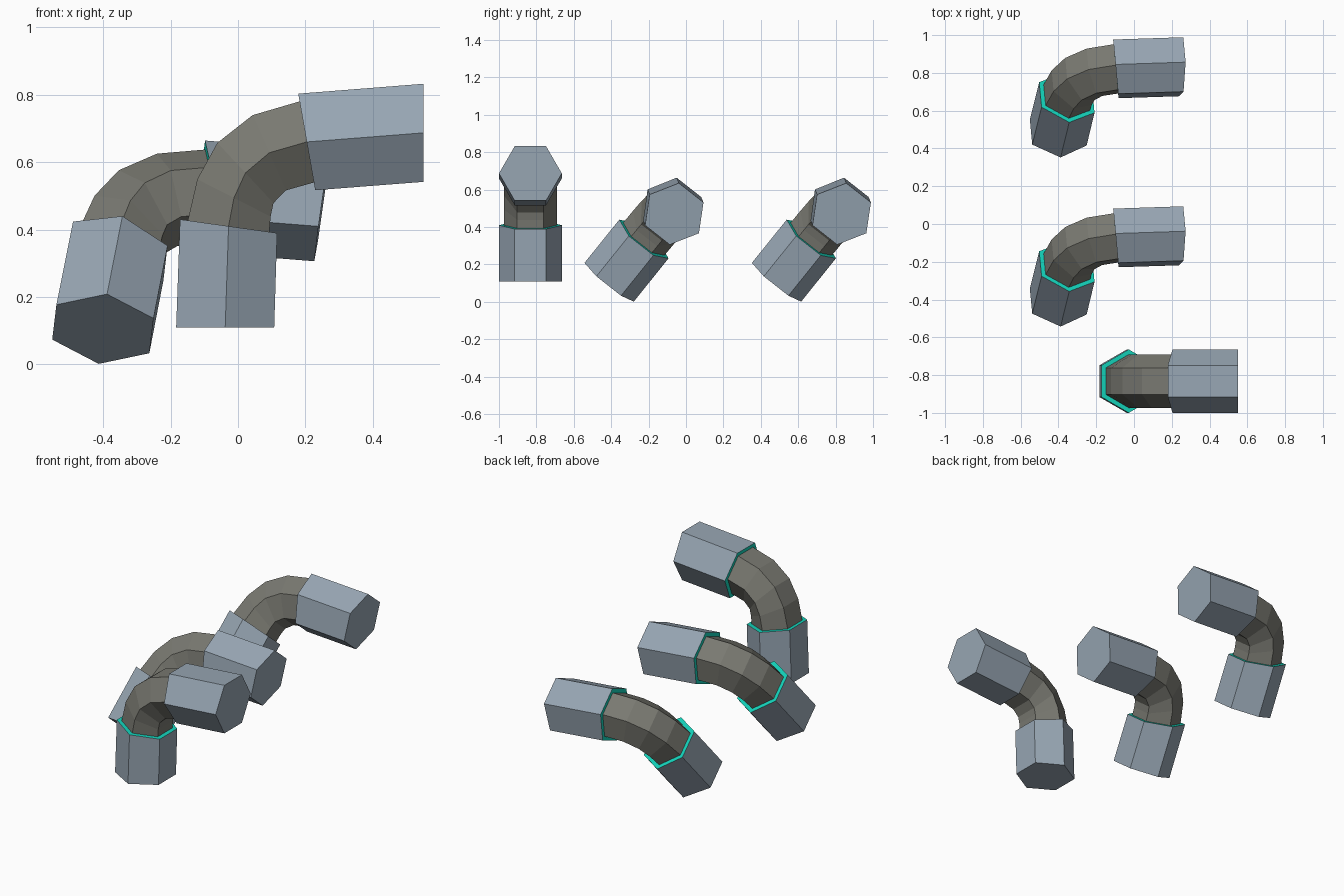
import bpy, bmesh, math
from mathutils import Vector, Matrix

if "Cube" in bpy.data.objects:
    bpy.data.objects.remove(bpy.data.objects["Cube"])


def material(name, rgb):
    m = bpy.data.materials.new(name)
    m.diffuse_color = (*rgb, 1)
    m.use_nodes = True
    m.node_tree.nodes["Principled BSDF"].inputs["Base Color"].default_value = m.diffuse_color
    return m


MATS = [material("slate_blue", (0.31, 0.38, 0.45)),
        material("warm_grey", (0.19, 0.19, 0.165)),
        material("teal", (0.007, 0.66, 0.50))]

BIG, SMALL = 0.168, 0.141
# Elbow path stations: x, z (from the lower end), tilt from vertical, radius
STATIONS = [
    (0.000, 0.000, 0, BIG),      # lower socket
    (0.010, 0.300, 8, BIG),
    (0.010, 0.300, 8, SMALL),    # bent tube
    (0.026, 0.384, 27, SMALL),
    (0.060, 0.458, 47, SMALL),
    (0.131, 0.518, 66, SMALL),
    (0.242, 0.550, 80, SMALL),
    (0.242, 0.550, 80, BIG),     # upper socket
    (0.588, 0.577, 90, BIG),
]
# Material of each band between stations
BANDS = [0, 2, 1, 1, 1, 1, 2, 0]


def elbow_mesh():
    """Loft hexagonal rings along the path and cap both ends."""
    bm = bmesh.new()
    rings = []
    for x, z, tilt, r in STATIONS:
        t = math.radians(tilt)
        n = Vector((-math.cos(t), 0, math.sin(t)))
        ring = []
        for i in range(6):
            a = math.radians(60 * i)
            p = Vector((x, 0, z)) + r * (math.cos(a) * Vector((0, 1, 0)) + math.sin(a) * n)
            ring.append(bm.verts.new(p))
        rings.append(ring)
    for k, mat in enumerate(BANDS):
        lo, hi = rings[k], rings[k + 1]
        for i in range(6):
            j = (i + 1) % 6
            bm.faces.new((lo[i], lo[j], hi[j], hi[i])).material_index = mat
    bm.faces.new(rings[0])
    bm.faces.new(rings[-1])
    bmesh.ops.recalc_face_normals(bm, faces=bm.faces)
    me = bpy.data.meshes.new("pipe_elbow")
    bm.to_mesh(me)
    bm.free()
    for m in MATS:
        me.materials.append(m)
    return me


# Orientation of the two leaning elbows
ax = Vector((0.99, -0.016, -0.139)).normalized()
ay = Vector((0.118, 0.62, 0.775)).cross(ax).normalized()
az = ax.cross(ay)
lean = Matrix((ax, ay, az)).transposed().to_4x4()

mesh = elbow_mesh()
for name, pos, rot in (
        ("front_elbow", (-0.038, -0.832, 0.11), Matrix.Identity(4)),
        ("middle_elbow", (-0.401, -0.411, 0.105), lean),
        ("back_elbow", (-0.401, 0.484, 0.105), lean)):
    ob = bpy.data.objects.new(name, mesh)
    bpy.context.collection.objects.link(ob)
    ob.matrix_world = Matrix.Translation(pos) @ rot
